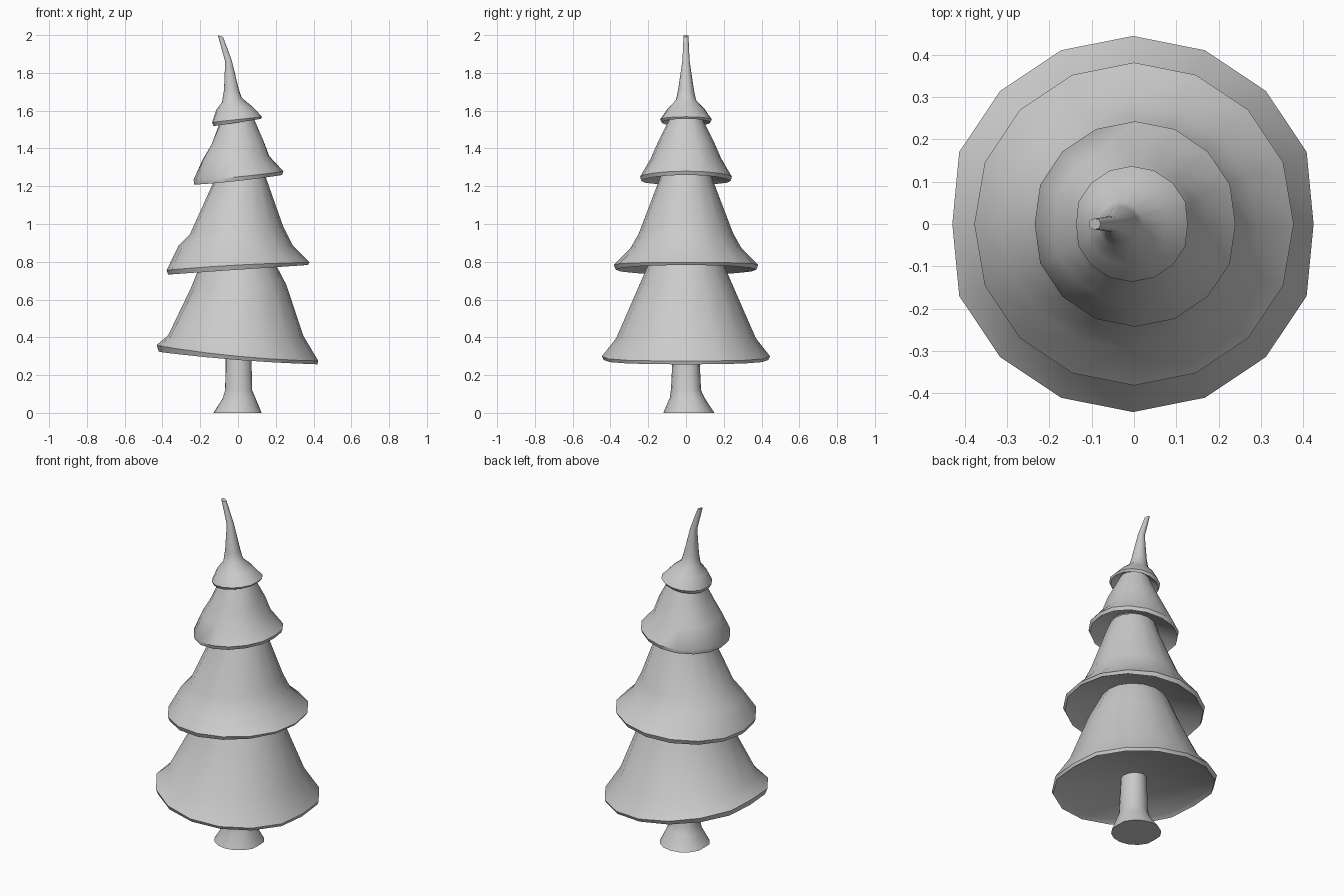
import bpy, bmesh, math

SIDES = 16


def loft(name, rings, cap_start=False, cap_end=False):
    """Skin rings given as (left x, left z, right x, right z, y radius, middle z, y centre)."""
    bm = bmesh.new()
    loops = []
    for xl, zl, xr, zr, ry, *extra in rings:
        zavg = (zl + zr) / 2
        zm = extra[0] if extra else zavg
        cy = extra[1] if len(extra) > 1 else 0
        cx, rx = (xl + xr) / 2, max((xr - xl) / 2, ry)
        loop = []
        for i in range(SIDES):
            a = 2 * math.pi * i / SIDES
            x = min(xr, max(xl, cx + rx * math.cos(a)))
            u = math.cos(a)
            z = zm + u * (zr - zl) / 2 + u * u * (zavg - zm)
            loop.append(bm.verts.new((x, cy + ry * math.sin(a), z)))
        loops.append(loop)
    for a, b in zip(loops, loops[1:]):
        for i in range(SIDES):
            j = (i + 1) % SIDES
            bm.faces.new((a[i], a[j], b[j], b[i]))
    if cap_start:
        bm.faces.new(loops[0][::-1])
    if cap_end:
        bm.faces.new(loops[-1])
    bmesh.ops.recalc_face_normals(bm, faces=bm.faces)
    me = bpy.data.meshes.new(name)
    bm.to_mesh(me)
    bm.free()
    ob = bpy.data.objects.new(name, me)
    bpy.context.collection.objects.link(ob)
    bpy.ops.object.select_all(action='DESELECT')
    ob.select_set(True)
    bpy.context.view_layer.objects.active = ob
    bpy.ops.object.shade_smooth_by_angle(angle=math.radians(40))
    return ob


# Trunk with flared foot
loft("trunk", [
    (-0.13, 0, 0.125, 0, 0.135, 0, 0.015),
    (-0.082, 0.075, 0.09, 0.085, 0.092, 0.08, 0.006),
    (-0.068, 0.12, 0.075, 0.12, 0.08),
    (-0.065, 0.35, 0.07, 0.35, 0.068),
], cap_start=True)

# Lowest skirt: underside, drooping lip, flared cone
loft("bottom_branches", [
    (-0.065, 0.345, 0.07, 0.335, 0.068),
    (-0.395, 0.34, 0.39, 0.275, 0.41, 0.30),
    (-0.42, 0.325, 0.42, 0.257, 0.435, 0.28),
    (-0.43, 0.36, 0.425, 0.275, 0.445, 0.30),
    (-0.37, 0.41, 0.345, 0.41, 0.37, 0.395),
    (-0.25, 0.66, 0.255, 0.68, 0.25),
    (-0.20, 0.785, 0.20, 0.785, 0.20),
    (-0.17, 0.83, 0.175, 0.83, 0.175),
])

# Second skirt
loft("lower_middle_branches", [
    (-0.17, 0.82, 0.175, 0.83, 0.175),
    (-0.34, 0.75, 0.345, 0.795, 0.35, 0.775),
    (-0.37, 0.732, 0.37, 0.783, 0.372, 0.758),
    (-0.378, 0.755, 0.378, 0.797, 0.382, 0.783),
    (-0.315, 0.885, 0.29, 0.885, 0.295, 0.87),
    (-0.255, 0.945, 0.24, 0.985, 0.25, 0.95),
    (-0.135, 1.21, 0.15, 1.24, 0.145),
    (-0.115, 1.29, 0.13, 1.29, 0.122),
])

# Third skirt
loft("upper_middle_branches", [
    (-0.115, 1.275, 0.13, 1.295, 0.122),
    (-0.21, 1.225, 0.215, 1.275, 0.22, 1.245),
    (-0.232, 1.208, 0.234, 1.26, 0.236, 1.228),
    (-0.235, 1.235, 0.24, 1.28, 0.243, 1.25),
    (-0.185, 1.345, 0.165, 1.36, 0.185, 1.35),
    (-0.14, 1.42, 0.135, 1.44, 0.15),
    (-0.095, 1.54, 0.085, 1.555, 0.092),
    (-0.085, 1.58, 0.075, 1.58, 0.08),
])

# Crown with bent tip
loft("crown", [
    (-0.085, 1.56, 0.075, 1.585, 0.08),
    (-0.115, 1.53, 0.11, 1.57, 0.115, 1.548),
    (-0.13, 1.518, 0.122, 1.557, 0.128, 1.537),
    (-0.137, 1.538, 0.127, 1.568, 0.137, 1.553),
    (-0.115, 1.605, 0.078, 1.62, 0.096),
    (-0.085, 1.645, 0.02, 1.668, 0.053),
    (-0.074, 1.71, 0.005, 1.71, 0.042),
    (-0.068, 1.86, -0.034, 1.87, 0.019),
    (-0.107, 2.0, -0.079, 1.99, 0.013),
], cap_end=True)
